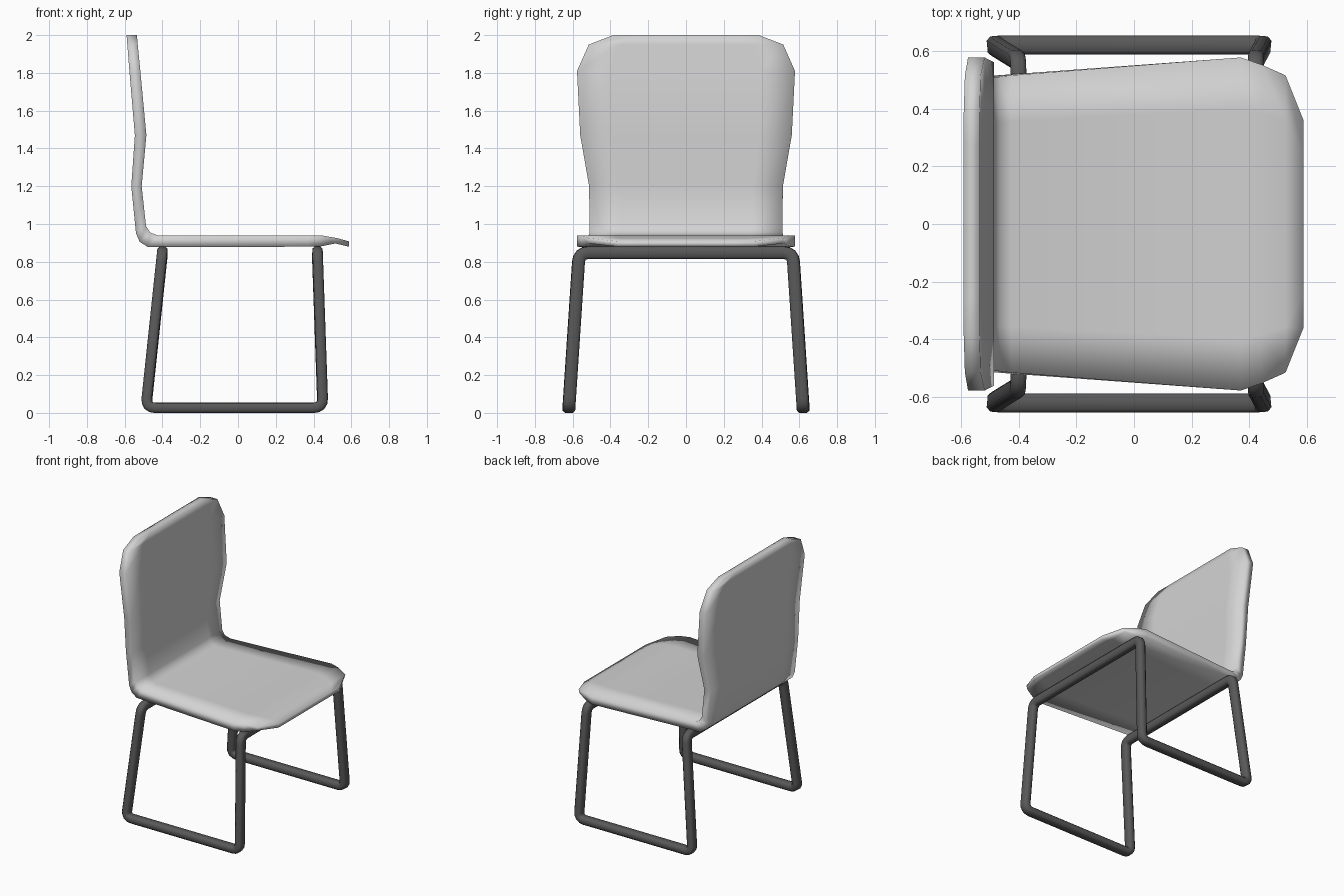
import bpy, bmesh
from mathutils import Vector

if "Cube" in bpy.data.objects:
    bpy.data.objects.remove(bpy.data.objects["Cube"])


def material(name, rgb):
    m = bpy.data.materials.new(name)
    m.diffuse_color = (*rgb, 1)
    m.use_nodes = True
    m.node_tree.nodes["Principled BSDF"].inputs["Base Color"].default_value = m.diffuse_color
    return m


def make_object(name, bm, mat):
    bmesh.ops.recalc_face_normals(bm, faces=bm.faces[:])
    me = bpy.data.meshes.new(name)
    bm.to_mesh(me)
    bm.free()
    me.materials.append(mat)
    ob = bpy.data.objects.new(name, me)
    bpy.context.collection.objects.link(ob)
    return ob


def skin(bm, rings, cap_start=False, cap_end=False):
    """Bridge rings of points into a tube."""
    vs = [[bm.verts.new(p) for p in r] for r in rings]
    n = len(vs[0])
    for a, b in zip(vs, vs[1:]):
        for i in range(n):
            j = (i + 1) % n
            bm.faces.new((a[i], a[j], b[j], b[i]))
    return vs


def round_path(points, radius, steps=4):
    """Replace the inner corners of a path with small bends."""
    pts = [Vector(p) for p in points]
    out = [pts[0]]
    for a, c, b in zip(pts, pts[1:], pts[2:]):
        p = c + (a - c).normalized() * radius
        q = c + (b - c).normalized() * radius
        for k in range(steps + 1):
            t = k / steps
            out.append(p * (1 - t) ** 2 + c * 2 * t * (1 - t) + q * t * t)
    return out + [pts[-1]]


shell_grey = material("light grey shell", (0.65, 0.65, 0.65))
frame_grey = material("dark grey frame", (0.10, 0.10, 0.10))

# Seat and backrest: one bent shell; outer x, z, inner x, z, half width
stations = [
    (-.590, 2.00, -.535, 2.00, .385),
    (-.586, 1.95, -.531, 1.95, .515),
    (-.575, 1.81, -.517, 1.81, .577),
    (-.546, 1.47, -.485, 1.47, .560),
    (-.565, 1.20, -.510, 1.20, .513),
    (-.540, 0.95, -.487, 0.99, .510),
    (-.520, .905, -.465, .955, .510),
    (-.475, .877, -.425, .940, .515),
    (.370, .880, .370, .940, .577),
    (.430, .880, .440, .940, .553),
    (.515, .897, .525, .925, .515),
    (.587, .880, .587, .908, .360),
]
cols = (-1, -.69, .69, 1)
rings = []
for ox, oz, ix, iz, w in stations:
    rings.append([(ox, c * w, oz) for c in cols] +
                 [(ix, c * w, iz) for c in reversed(cols)])
bm = bmesh.new()
vs = skin(bm, rings)
for r in (vs[0], vs[-1]):
    for i in range(3):
        bm.faces.new((r[i], r[i + 1], r[6 - i], r[7 - i]))
shell = make_object("seat_and_backrest", bm, shell_grey)
for p in shell.data.polygons:
    p.use_smooth = True

# Sled frame: half of the bent tube, swept with a chamfered section
path = round_path([
    (-.40, 0, .848), (-.40, .566, .848), (-.487, .62, .027),
    (.449, .62, .027), (.42, .566, .848), (.42, 0, .848)], .05)
A, B, C = .027, .033, .012
section = [(A, B - C), (A - C, B), (C - A, B), (-A, B - C),
           (-A, C - B), (C - A, -B), (A - C, -B), (A, C - B)]
tangents = []
for i in range(len(path)):
    d = Vector()
    if i > 0:
        d += (path[i] - path[i - 1]).normalized()
    if i < len(path) - 1:
        d += (path[i + 1] - path[i]).normalized()
    tangents.append(d.normalized())
side = Vector((1, 0, 0))
rings = []
for i, (p, t) in enumerate(zip(path, tangents)):
    if i:
        side = tangents[i - 1].rotation_difference(t) @ side
    side = (side - t * side.dot(t)).normalized()
    up = t.cross(side)
    rings.append([p + side * a + up * b for a, b in section])
bm = bmesh.new()
skin(bm, rings)
frame = make_object("sled_leg_frame", bm, frame_grey)
mirror = frame.modifiers.new("mirror", "MIRROR")
mirror.use_axis = (False, True, False)
mirror.merge_threshold = .002

bpy.ops.object.select_all(action="DESELECT")
frame.select_set(True)
bpy.context.view_layer.objects.active = frame
bpy.ops.object.shade_smooth_by_angle(angle=0.9)
